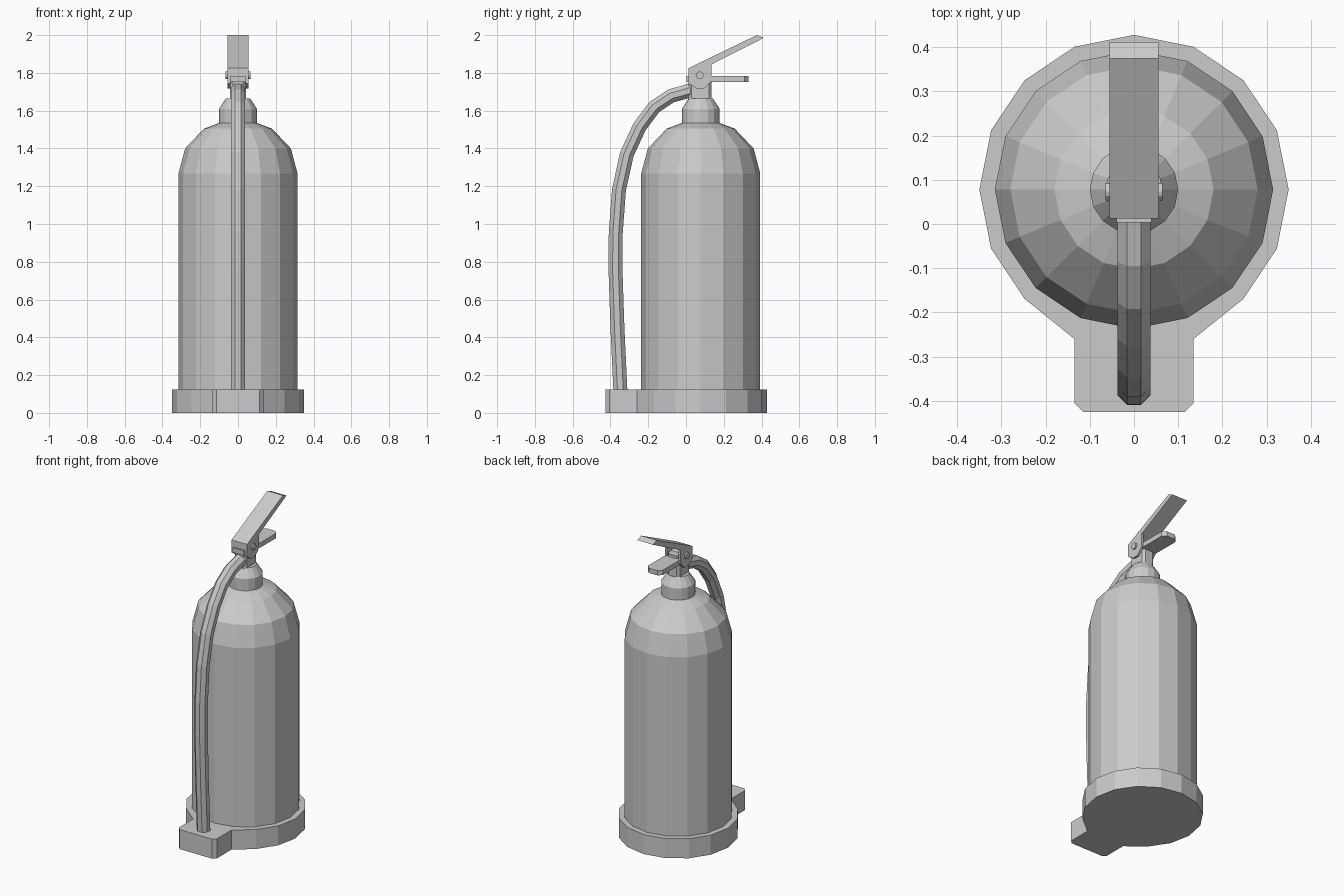
import bpy, bmesh
from math import sin, cos, tau
from mathutils import Vector

if "Cube" in bpy.data.objects:
    bpy.data.objects.remove(bpy.data.objects["Cube"])

CY = 0.078   # cylinder axis in y
N = 16


def finish(name, bm):
    bmesh.ops.recalc_face_normals(bm, faces=bm.faces)
    me = bpy.data.meshes.new(name)
    bm.to_mesh(me)
    bm.free()
    ob = bpy.data.objects.new(name, me)
    bpy.context.collection.objects.link(ob)
    return ob


def loft(name, rings):
    """Skin a list of closed rings and cap both ends."""
    bm = bmesh.new()
    rows = [[bm.verts.new(p) for p in r] for r in rings]
    for a, b in zip(rows, rows[1:]):
        for i in range(len(a)):
            j = (i + 1) % len(a)
            bm.faces.new((a[i], a[j], b[j], b[i]))
    bm.faces.new(rows[0])
    bm.faces.new(rows[-1])
    return finish(name, bm)


def circle(r, z):
    return [(r * cos(tau * i / N), CY + r * sin(tau * i / N), z) for i in range(N)]


def extrude_z(name, pts, z0, z1):
    return loft(name, [[(x, y, z) for x, y in pts] for z in (z0, z1)])


def extrude_x(name, pts, x0, x1):
    return loft(name, [[(x, y, z) for y, z in pts] for x in (x0, x1)])


# Base: round foot with a rectangular hose stand at the front
outline = [p[:2] for p in circle(0.35, 0)]
stand = [(-0.135, -0.26), (-0.135, -0.405), (-0.115, -0.425),
         (0.115, -0.425), (0.135, -0.405), (0.135, -0.26)]
outline[11:14] = stand
extrude_z("base", outline, 0, 0.125)

# Tank with domed shoulder
tank = [(0.315, 0.06), (0.315, 1.268), (0.28, 1.40), (0.18, 1.505), (0.10, 1.535)]
loft("tank", [circle(r, z) for r, z in tank])

# Neck collar
neck = [(0.10, 1.52), (0.10, 1.61), (0.064, 1.665)]
loft("neck", [circle(r, z) for r, z in neck])

# Valve block with chamfered corners
vx, vy, c = 0.042, 0.061, 0.015
valve = [(vx, vy - c), (vx - c, vy), (c - vx, vy), (-vx, vy - c),
         (-vx, c - vy), (c - vx, -vy), (vx - c, -vy), (vx, c - vy)]
extrude_z("valve", [(x, y + CY - 0.003) for x, y in valve], 1.655, 1.80)

# Hose: octagonal tube swept in the y-z plane
path = [Vector((0, y, z)) for y, z in [
    (-0.347, 0.11), (-0.363, 0.45), (-0.373, 0.75), (-0.372, 0.95), (-0.355, 1.18),
    (-0.313, 1.37), (-0.246, 1.515), (-0.167, 1.62), (-0.08, 1.678), (0.035, 1.71)]]
rings = []
for i, p in enumerate(path):
    t = (path[min(i + 1, len(path) - 1)] - path[max(i - 1, 0)]).normalized()
    side = Vector((1, 0, 0))
    up = t.cross(side)
    rings.append([p + 0.04 * (side * cos(tau * (k + .5) / 8) + up * sin(tau * (k + .5) / 8))
                  for k in range(8)])
loft("hose", rings)

# Upper lever: sloped plate, with a front wall and two cheeks
extrude_x("upper_lever", [(0.013, 1.825), (0.375, 2.0), (0.412, 1.985),
                          (0.135, 1.845), (0.013, 1.79)], -0.055, 0.055)
extrude_x("lever_front", [(0.013, 1.825), (0.03, 1.832), (0.03, 1.765), (0.013, 1.765)],
          -0.055, 0.055)
cheek = [(0.013, 1.825), (0.135, 1.86), (0.135, 1.757), (0.095, 1.717),
         (0.055, 1.717), (0.013, 1.745)]
for s, n in ((-1, "left"), (1, "right")):
    extrude_x(n + "_cheek", cheek, s * 0.04, s * 0.055)

# Pivot pin through the cheeks
extrude_x("pivot_pin", [(0.073 + 0.02 * cos(tau * i / 12), 1.788 + 0.02 * sin(tau * i / 12))
                        for i in range(12)], -0.065, 0.065)

# Lower carrying handle with rounded-off end
grip = [(-0.04, 0.003), (0.04, 0.003), (0.04, 0.12), (0.053, 0.15), (0.053, 0.31),
        (0.03, 0.332), (-0.03, 0.332), (-0.053, 0.31), (-0.053, 0.15), (-0.04, 0.12)]
extrude_z("lower_handle", grip, 1.752, 1.783)
